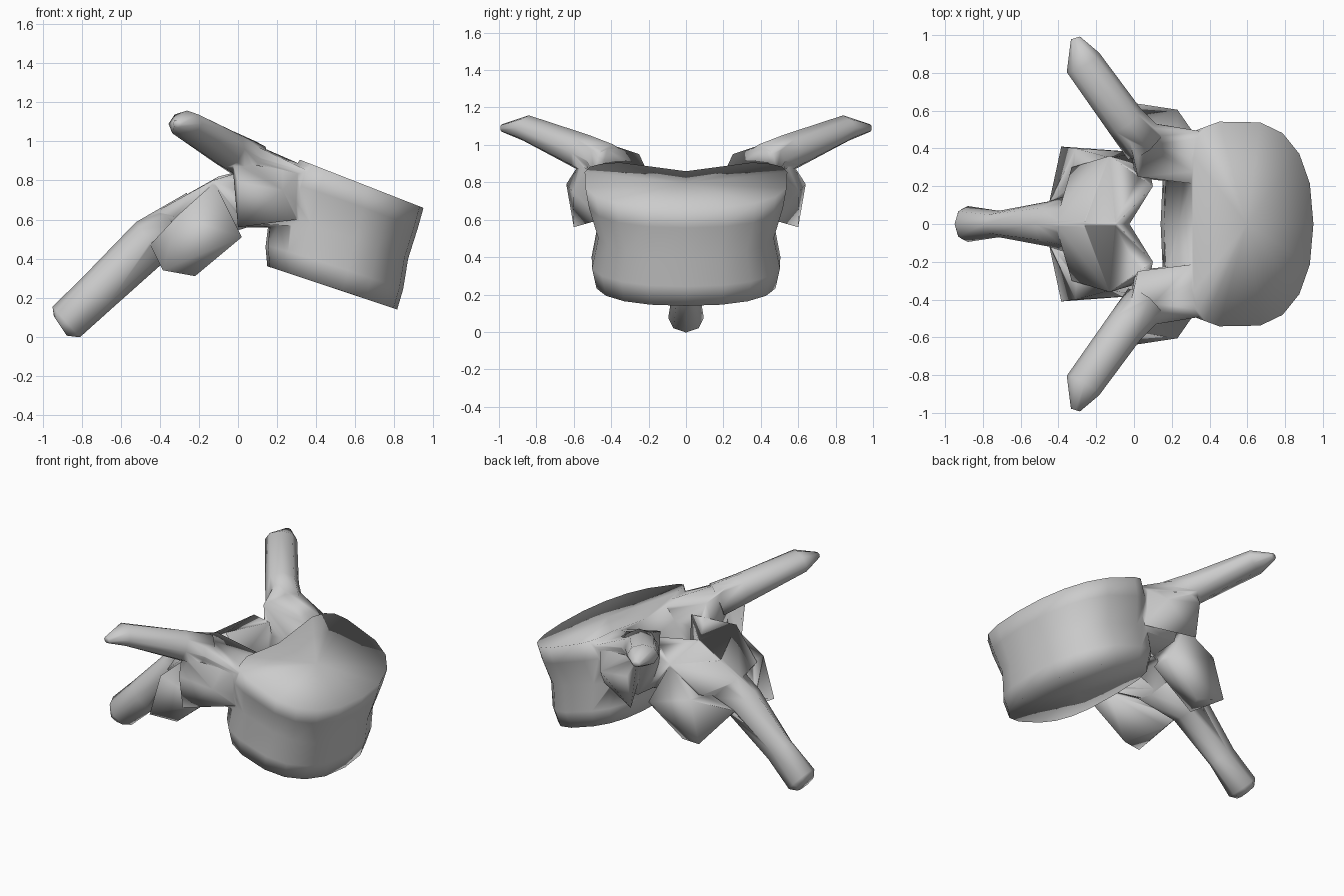
import bpy, bmesh, math
from mathutils import Vector

if "Cube" in bpy.data.objects:
    bpy.data.objects.remove(bpy.data.objects["Cube"])


def finish(name, bm):
    bmesh.ops.recalc_face_normals(bm, faces=bm.faces)
    me = bpy.data.meshes.new(name)
    bm.to_mesh(me)
    bm.free()
    ob = bpy.data.objects.new(name, me)
    bpy.context.collection.objects.link(ob)
    return ob


def loft(name, rings):
    """Skin rings of equal length; the ends are fanned to a centre point."""
    bm = bmesh.new()
    vs = [[bm.verts.new(p) for p in r] for r in rings]
    n = len(rings[0])
    for a, b in zip(vs, vs[1:]):
        for i in range(n):
            j = (i + 1) % n
            bm.faces.new((a[i], a[j], b[j], b[i]))
    for ring in (vs[0], vs[-1]):
        c = bm.verts.new(sum((v.co for v in ring), Vector()) / n)
        for i in range(n):
            bm.faces.new((ring[i], ring[(i + 1) % n], c))
    return finish(name, bm)


def tube(name, path, side=1):
    """Eight-sided tube along (x, y, z, half width, half height) stations."""
    pts = [Vector((p[0], p[1] * side, p[2])) for p in path]
    rings = []
    for i, p in enumerate(pts):
        d = (pts[min(i + 1, len(pts) - 1)] - pts[max(i - 1, 0)]).normalized()
        across = d.cross(Vector((0, 0, 1))).normalized()
        up = across.cross(d)
        w, h = path[i][3:]
        rings.append([p + across * w * math.cos(a) + up * h * math.sin(a)
                      for a in (k * math.tau / 8 for k in range(8))])
    return loft(name, rings)


def hull(name, pts, side):
    """Convex lump spanned by a few corner points."""
    bm = bmesh.new()
    for x, y, z in pts:
        bm.verts.new((x, y * side, z))
    bmesh.ops.convex_hull(bm, input=bm.verts)
    bmesh.ops.delete(bm, geom=[v for v in bm.verts if not v.link_faces], context='VERTS')
    return finish(name, bm)


def mix(a, b, t):
    return a + (b - a) * t


def body_ring(t, s):
    """Rounded D outline between the lower (t=0) and upper (t=1) end plates."""
    ring = []
    for k in range(18):
        c, q = math.cos(k * math.tau / 18), math.sin(k * math.tau / 18)
        front = c > 0
        e = 2 / (2.3 if front else mix(3, 5, t))
        u = math.copysign(abs(c) ** e, c)
        y = math.copysign(abs(q) ** e, q) * mix(.5, .545, t) * s
        xb = .46 + u * (.36 if front else .31)
        xt = .59 + u * (.36 if front else .28)
        x = mix(xb, xt, t)
        x += u * (s - 1) * .15 if front else u * .07 * math.sin(math.pi * t)
        z = mix(.41 - .33 * xb, 1.03 - .39 * xt, t)
        if not front:
            z -= .05 * t * max(0, 1 - abs(y) / .3)
        ring.append((x, y, z))
    return ring


# Vertebral body: tilted drum with a waist
body = loft("vertebra", [body_ring(t, s) for t, s in
                         ((0, .97), (.2, 1), (.5, .91), (.8, .98), (1, 1))])

# Spinous process
parts = [tube("spinous_process", [
    (-.2, 0, .6, .2, .15), (-.45, 0, .485, .12, .125), (-.715, 0, .23, .07, .11),
    (-.88, 0, .075, .095, .105), (-.91, 0, .055, .08, .06)])]

for side, tag in ((1, "_left"), (-1, "_right")):
    # Wing-like transverse process
    parts.append(tube("transverse_process" + tag, [
        (.06, .42, .9, .12, .11), (-.05, .55, .96, .105, .1),
        (-.27, .855, 1.09, .1, .07), (-.31, .985, 1.09, .025, .02)], side))
    # Flared pedicle joining arch to body
    parts.append(hull("pedicle" + tag, [
        (.02, .25, .95), (0, .29, .75), (.42, .2, .84), (.42, .48, .82),
        (.42, .45, .56), (.42, .22, .57), (.05, .24, .56), (-.04, .52, 1.04),
        (.06, .54, .93), (.05, .45, .58)], side))
    # Sloping plate behind the canal
    parts.append(hull("lamina" + tag, [
        (-.1, -.01, .82), (-.03, -.01, .58), (-.42, -.01, .64), (-.3, -.01, .45),
        (.1, .2, .87), (.08, .3, .57), (-.13, .36, .8), (-.33, .3, .62)], side))
    # Lower joint lobe
    parts.append(hull("lower_facet" + tag, [
        (-.12, .35, .79), (-.31, .4, .62), (-.385, .41, .34), (-.45, .11, .47),
        (-.36, .12, .37), (-.22, .35, .31), (-.15, .385, .45), (.02, .38, .51),
        (.02, .22, .51)], side))
    # Side joint lobe
    parts.append(hull("rib_facet" + tag, [
        (-.03, .57, .9), (0, .64, .79), (0, .6, .56), (.23, .605, .75),
        (.31, .49, .84), (.3, .46, .6), (.05, .4, .75)], side))

# Fuse everything into one bone
bpy.context.view_layer.objects.active = body
for p in parts:
    m = body.modifiers.new("fuse", 'BOOLEAN')
    m.operation = 'UNION'
    m.solver = 'EXACT'
    m.object = p
    bpy.ops.object.modifier_apply(modifier=m.name)
    bpy.data.objects.remove(p)

bpy.ops.object.select_all(action='DESELECT')
body.select_set(True)
bpy.ops.object.shade_smooth_by_angle(angle=math.radians(100))
